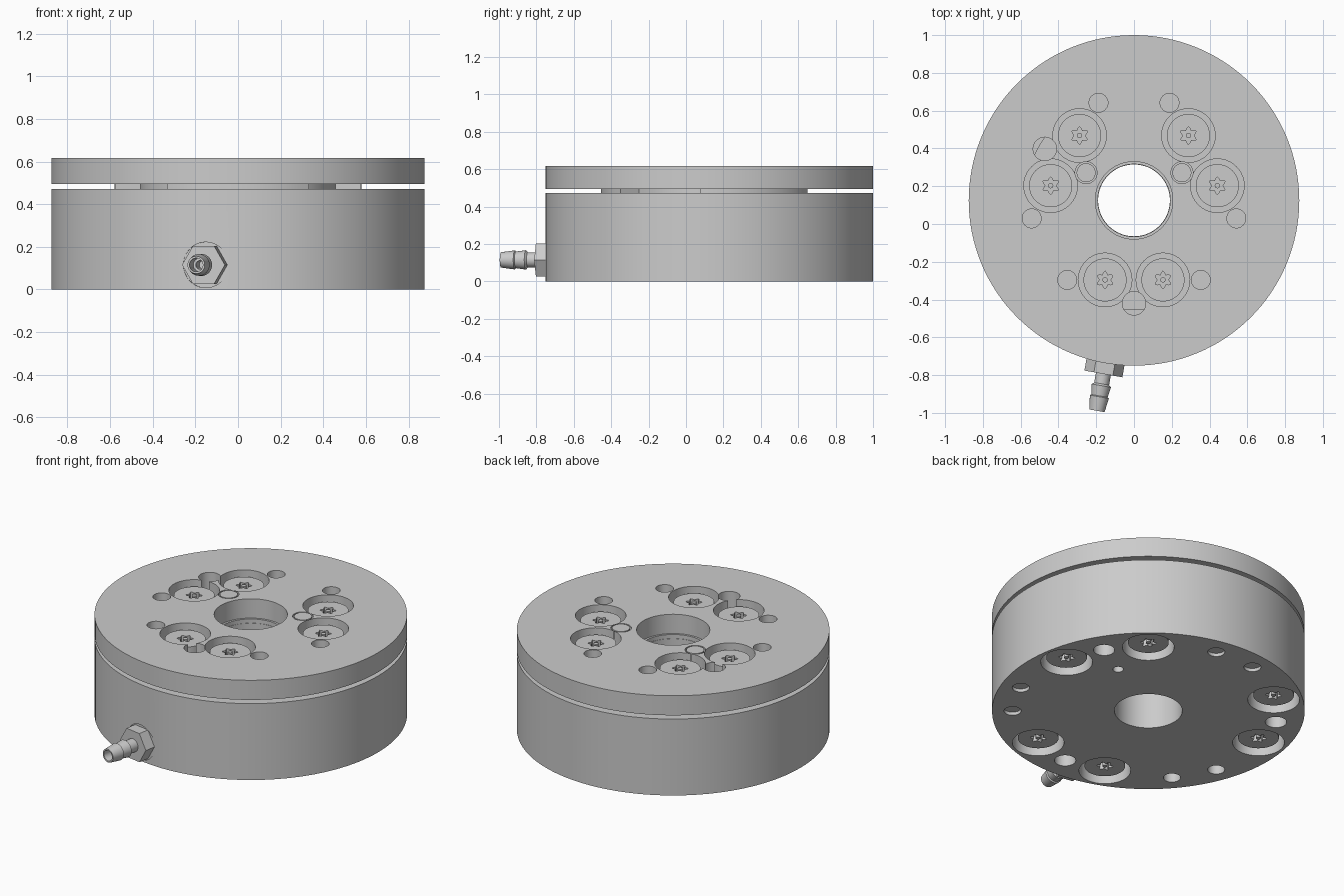
import bpy, bmesh
from math import sin, cos, radians, pi
from mathutils import Vector

if "Cube" in bpy.data.objects:
    bpy.data.objects.remove(bpy.data.objects["Cube"])

CY = 0.125                                   # disc axis in y


def link(name, bm):
    bmesh.ops.recalc_face_normals(bm, faces=bm.faces[:])
    me = bpy.data.meshes.new(name)
    bm.to_mesh(me)
    bm.free()
    ob = bpy.data.objects.new(name, me)
    bpy.context.collection.objects.link(ob)
    return ob


def prism(name, pts, z0, z1, at=(0, 0)):
    """Extrude a closed 2D outline between two heights."""
    bm = bmesh.new()
    lo = [bm.verts.new((x, y, z0)) for x, y in pts]
    hi = [bm.verts.new((x, y, z1)) for x, y in pts]
    bm.faces.new(lo)
    bm.faces.new(hi)
    n = len(pts)
    for i in range(n):
        j = (i + 1) % n
        bm.faces.new((lo[i], lo[j], hi[j], hi[i]))
    ob = link(name, bm)
    ob.location = (at[0], at[1], 0)
    return ob


def ring(r, n=48):
    return [(r * cos(2 * pi * i / n), r * sin(2 * pi * i / n)) for i in range(n)]


def polar(r, deg):
    return (r * cos(radians(deg)), CY + r * sin(radians(deg)))


def lathe(name, profile, n=40):
    bm = bmesh.new()
    vs = [bm.verts.new((r, 0, z)) for r, z in profile]
    es = [bm.edges.new((vs[i], vs[(i + 1) % len(vs)])) for i in range(len(vs))]
    bmesh.ops.spin(bm, geom=vs + es, cent=(0, 0, 0), axis=(0, 0, 1), angle=2 * pi, steps=n)
    bmesh.ops.remove_doubles(bm, verts=bm.verts[:], dist=1e-5)
    return link(name, bm)


def cut(ob, cutter):
    """Subtract a cutter, bake the result and drop the cutter."""
    m = ob.modifiers.new("cut", 'BOOLEAN')
    m.operation, m.solver, m.object = 'DIFFERENCE', 'EXACT', cutter
    cutter.hide_render = True
    bpy.context.view_layer.update()
    dg = bpy.context.evaluated_depsgraph_get()
    me = bpy.data.meshes.new_from_object(ob.evaluated_get(dg))
    ob.modifiers.clear()
    ob.data = me
    bpy.data.objects.remove(cutter)


def hole(ob, r, z0, z1, at, n=40):
    cut(ob, prism("cutter", ring(r, n), z0, z1, at))


def radial(ob, dist):
    """Lay a z-axis part along the fitting direction."""
    d = Vector((cos(radians(260)), sin(radians(260)), 0))
    ob.rotation_mode = 'QUATERNION'
    ob.rotation_quaternion = d.to_track_quat('Z', 'Y')
    ob.location = Vector((0, CY, 0.115)) + d * dist
    return ob


PADS = (30, 150, 270)

# Base body
base = prism("base_body", ring(0.875, 128), 0, 0.472, (0, CY))
hole(base, 0.19, -0.1, 0.6, (0, CY), 64)
for p in PADS:
    for s in (-20, 20):
        hole(base, 0.145, -0.1, 0.1, polar(0.712, p + s))
    hole(base, 0.06, -0.1, 0.25, polar(0.725, p))
    for s in (50, 70):
        deep = p == 150
        hole(base, 0.048, -0.1, 0.25 if deep else 0.02, polar(0.76, p + s))
hole(base, 0.03, -0.1, 0.2, polar(0.495, 30))
cut(base, radial(prism("cutter", ring(0.107), 0, 0.2), 0.865))   # spot face

# Spacer between the plates: hub with three raised sectors
pts = []
for p in PADS:
    pts += [(0.58 * cos(radians(p + a)), 0.58 * sin(radians(p + a))) for a in range(-35, 36, 5)]
    pts += [(0.46 * cos(radians(p + a)), 0.46 * sin(radians(p + a))) for a in range(35, 86, 5)]
spacer = prism("spacer_hub", pts, 0.468, 0.497, (0, CY))
hole(spacer, 0.192, 0.3, 0.6, (0, CY), 64)

# Top plate
plate = prism("top_plate", ring(0.875, 128), 0.495, 0.616, (0, CY))
hole(plate, 0.205, 0.3, 0.8, (0, CY), 64)
for p in PADS:
    for s in (-20, 20):
        hole(plate, 0.142, 0.515, 0.8, polar(0.448, p + s))
    for s in (-40, 40):
        hole(plate, 0.05, 0.52, 0.8, polar(0.55, p + s))
    if p != 30:
        hole(plate, 0.062, 0.4, 0.8, polar(0.545, p))

# Dowel pins, flush with the plate in a thin clearance gap
for p in (30, 150):
    hole(plate, 0.058, 0.4, 0.8, polar(0.293, p))
    pin = prism("dowel_pin", ring(0.05), 0.48, 0.616, polar(0.293, p))

# Screws with star-shaped drive and centre post
screw = prism("screw", ring(0.114), -0.08, 0)
star = []
for i in range(6):
    for off, r in ((-10, 0.04), (0, 0.047), (10, 0.04), (30, 0.028)):
        a = radians(i * 60 + 30 + off)
        star.append((r * cos(a), r * sin(a)))
drive = prism("cutter", star, -0.04, 0.1)
hole(drive, 0.014, -0.2, 0.2, (0, 0), 16)
cut(screw, drive)
k = 0
for p in PADS:
    for s in (-20, 20):
        for r, z, flip, label in ((0.448, 0.586, 0, "top_screw"), (0.712, 0.03, pi, "bottom_screw")):
            ob = bpy.data.objects.new(f"{label}_{k}", screw.data)
            bpy.context.collection.objects.link(ob)
            x, y = polar(r, p + s)
            ob.location, ob.rotation_euler = (x, y, z), (flip, 0, 0)
        k += 1
bpy.data.objects.remove(screw)

# Hose fitting: hex nut and barbed tube
radial(prism("fitting_hex", ring(0.102, 6), 0, 0.07), 0.863)
radial(lathe("fitting_barb", [(0.02, 0), (0.04, 0), (0.04, 0.06), (0.052, 0.07), (0.044, 0.125),
                              (0.051, 0.13), (0.041, 0.205), (0.032, 0.205), (0.032, 0.1),
                              (0.02, 0.1)]), 0.926)

# Smooth round walls, keep edges sharp
bpy.ops.object.select_all(action='DESELECT')
for ob in bpy.context.scene.objects:
    ob.select_set(True)
    bpy.context.view_layer.objects.active = ob
bpy.ops.object.shade_smooth_by_angle(angle=radians(25))
